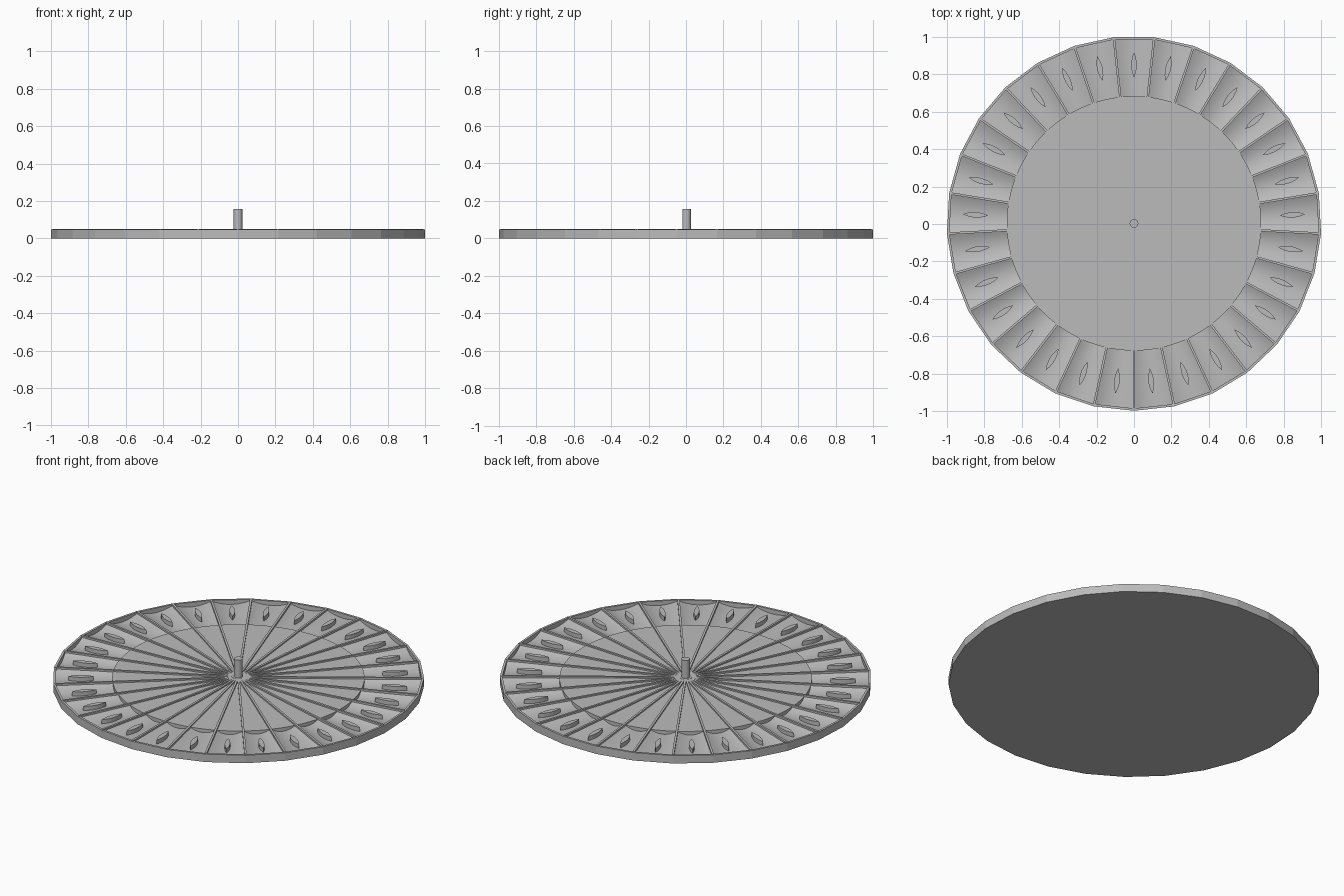
import bpy, bmesh, math
from mathutils import Vector

if "Cube" in bpy.data.objects:
    bpy.data.objects.remove(bpy.data.objects["Cube"])

N = 29                       # cells around the tray
STEP = 2 * math.pi / N
R = 1.0015                   # outer corner radius
CY = 0.003                   # centre offset that balances the odd polygon
R_IN = 0.68                  # edge of the flat middle
LIP = 0.987                  # inner rim as a fraction of the outer one
Z_FLAT, Z_LOW, Z_RIM, Z_RIB = 0.042, 0.02, 0.047, 0.05
COLS = 10                    # strips across one scooped cell

grey = bpy.data.materials.new("grey plastic")
grey.diffuse_color = (0.5, 0.5, 0.5, 1)
grey.use_nodes = True
grey.node_tree.nodes["Principled BSDF"].inputs["Base Color"].default_value = grey.diffuse_color


def polar(r, a, z):
    return Vector((r * math.cos(a), CY + r * math.sin(a), z))


def rim_radius(a):
    """Radius of the straight-sided outline at an angle."""
    off = (a + math.pi / 2) % STEP - STEP / 2
    return R * math.cos(STEP / 2) / math.cos(off)


def finish(name, bm, smooth=None):
    bmesh.ops.remove_doubles(bm, verts=bm.verts, dist=1e-5)
    mesh = bpy.data.meshes.new(name)
    bm.to_mesh(mesh)
    bm.free()
    mesh.materials.append(grey)
    ob = bpy.data.objects.new(name, mesh)
    bpy.context.collection.objects.link(ob)
    if smooth:
        bpy.ops.object.select_all(action='DESELECT')
        ob.select_set(True)
        bpy.context.view_layer.objects.active = ob
        bpy.ops.object.shade_smooth_by_angle(angle=math.radians(smooth))
    return ob


def face(bm, pts):
    bm.faces.new([bm.verts.new(p) for p in pts])


def prism(bm, outline, z0, z1):
    """Closed upright block over a counter-clockwise outline of (x, y)."""
    low = [bm.verts.new((x, y, z0)) for x, y in outline]
    top = [bm.verts.new((x, y, z1)) for x, y in outline]
    bm.faces.new(low[::-1])
    bm.faces.new(top)
    n = len(low)
    for i in range(n):
        j = (i + 1) % n
        bm.faces.new((low[i], low[j], top[j], top[i]))


corners = [-math.pi / 2 + i * STEP for i in range(N)]

# Underside, outer wall and rim top
bm = bmesh.new()
face(bm, [polar(R, a, 0) for a in reversed(corners)])
for a in corners:
    b = a + STEP
    face(bm, [polar(R, a, 0), polar(R, b, 0), polar(R, b, Z_RIM), polar(R, a, Z_RIM)])
    face(bm, [polar(R, a, Z_RIM), polar(R, b, Z_RIM),
              polar(R * LIP, b, Z_RIM), polar(R * LIP, a, Z_RIM)])
finish("tray_shell", bm)

# Flat middle, step down, scooped cells and inner rim wall
bm = bmesh.new()
for a in corners:
    for c in range(COLS):
        u, v = c / COLS, (c + 1) / COLS
        p, q = a + u * STEP, a + v * STEP
        zp, zq = (Z_LOW + (Z_FLAT - Z_LOW) * (2 * t - 1) ** 2 for t in (u, v))
        rp = R * LIP if c == 0 else rim_radius(p) * LIP
        rq = R * LIP if c == COLS - 1 else rim_radius(q) * LIP
        face(bm, [polar(0, 0, Z_FLAT), polar(R_IN, p, Z_FLAT), polar(R_IN, q, Z_FLAT)])
        step = [polar(R_IN, p, zp), polar(R_IN, q, zq),
                polar(R_IN, q, Z_FLAT), polar(R_IN, p, Z_FLAT)]
        if c == 0:
            step.pop(0)
        elif c == COLS - 1:
            step.pop(1)
        face(bm, step)
        face(bm, [polar(R_IN, p, zp), polar(rp, p, zp), polar(rq, q, zq), polar(R_IN, q, zq)])
        face(bm, [polar(rp, p, Z_RIM), polar(rq, q, Z_RIM), polar(rq, q, zq), polar(rp, p, zp)])
finish("scooped_cells", bm, 20)

# Thin ribs between the cells
bm = bmesh.new()
for a in corners:
    side = Vector((-math.sin(a), math.cos(a), 0)) * 0.006
    s, e = polar(0.03, a, 0), polar(R * 0.992, a, 0)
    prism(bm, [(w.x, w.y) for w in (s - side, e - side, e + side, s + side)], 0.012, Z_RIB)
finish("divider_ribs", bm)

# Leaf-shaped bump in each cell
bm = bmesh.new()
half_len, half_wid, seg = 0.068, 0.015, 5
for a in corners:
    m = a + STEP / 2
    along, across = Vector((math.cos(m), math.sin(m))), Vector((-math.sin(m), math.cos(m)))
    mid = polar(0.848, m, 0).to_2d()
    pts = []
    for sign in (-1, 1):
        for k in range(seg):
            t = (2 * k / seg - 1) * -sign
            pts.append(mid + along * half_len * t + across * half_wid * sign * (1 - t * t))
    prism(bm, [(w.x, w.y) for w in pts], 0.015, 0.045)
finish("leaf_bumps", bm)


def cylinder(name, r, z0, z1):
    bm = bmesh.new()
    prism(bm, [polar(r, i * math.tau / 24, 0).to_2d() for i in range(24)], z0, z1)
    finish(name, bm, 30)


# Hub and centre peg
cylinder("hub", 0.036, 0.03, 0.051)
cylinder("centre_peg", 0.023, 0.03, 0.157)
